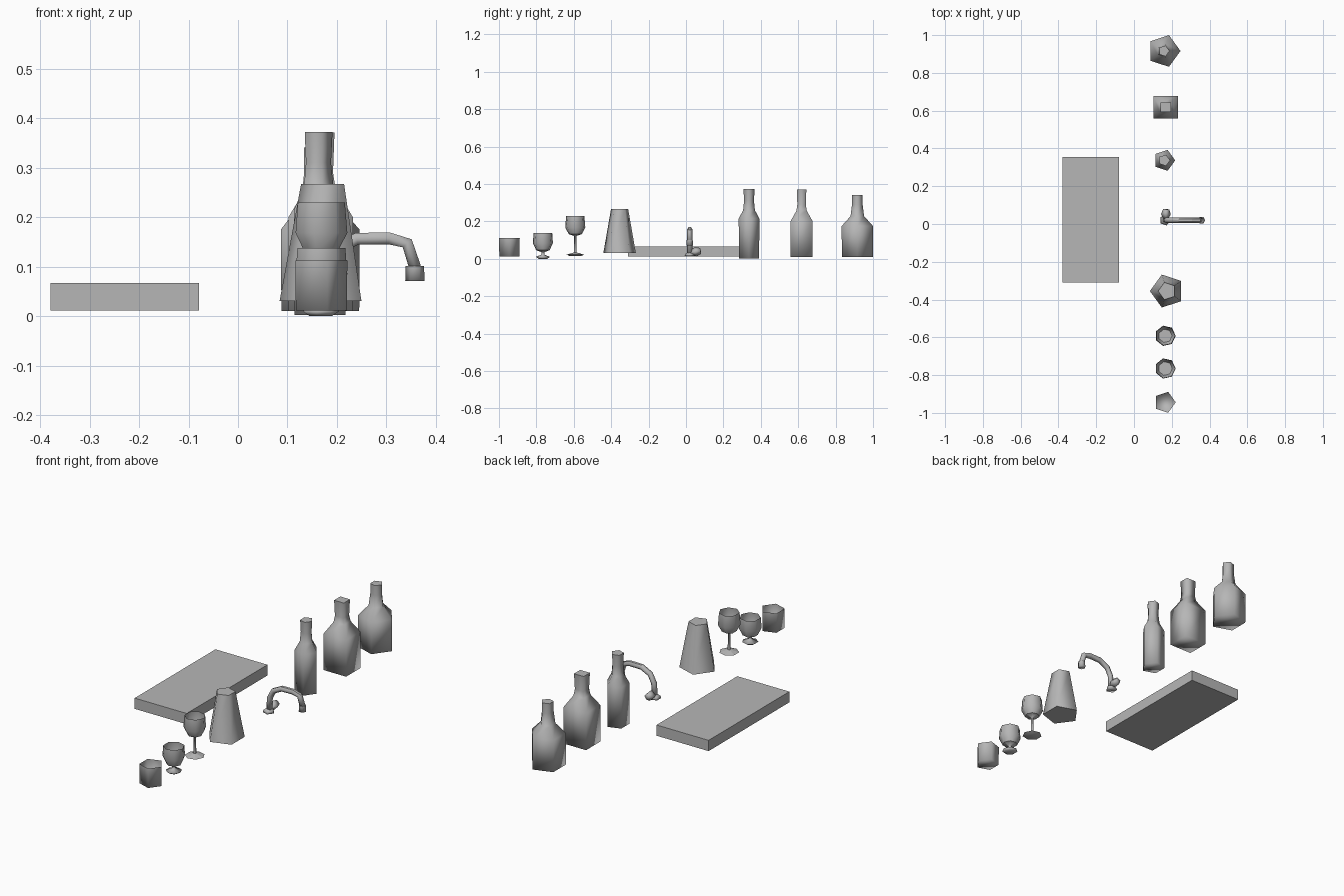
import bpy, bmesh, math
from mathutils import Vector

if "Cube" in bpy.data.objects:
    bpy.data.objects.remove(bpy.data.objects["Cube"])

grey = bpy.data.materials.new("mid_grey")
grey.diffuse_color = (0.47, 0.47, 0.47, 1)
grey.use_nodes = True
grey.node_tree.nodes["Principled BSDF"].inputs["Base Color"].default_value = grey.diffuse_color


def finish(name, bm, smooth=True, flat_base=False):
    bmesh.ops.recalc_face_normals(bm, faces=bm.faces)
    for f in bm.faces:
        # top caps stay flat, everything else is smooth on rounded parts
        f.smooth = smooth and f.normal.z < 0.95 and not (flat_base and f.normal.z < -0.95)
    me = bpy.data.meshes.new(name)
    bm.to_mesh(me)
    bm.free()
    me.materials.append(grey)
    ob = bpy.data.objects.new(name, me)
    bpy.context.collection.objects.link(ob)
    return ob


def skin(bm, rings, closed_top=True):
    """Quads between rings, with end caps."""
    n = len(rings[0])
    for a, b in zip(rings, rings[1:]):
        for i in range(n):
            j = (i + 1) % n
            bm.faces.new((a[i], a[j], b[j], b[i]))
    bm.faces.new(rings[0])
    if closed_top:
        bm.faces.new(rings[-1])


def lathe(name, x, y, profile, sides, phase=0.0, sy=1.0, closed_top=True, floor=None,
          flat_base=False):
    """Low-poly turned shape from (radius, z) pairs, bottom to top."""
    bm = bmesh.new()
    step = 2 * math.pi / sides
    rings = [[bm.verts.new((x + r * math.cos(phase + step * i),
                            y + sy * r * math.sin(phase + step * i), z))
              for i in range(sides)] for r, z in profile]
    skin(bm, rings, closed_top)
    if floor is not None:
        bm.faces.new(rings[floor])
    return finish(name, bm, True, flat_base)


def tube(name, points, radii, sides=6):
    """Tapered tube swept along a path."""
    pts = [Vector(p) for p in points]
    bm = bmesh.new()
    rings = []
    for k, p in enumerate(pts):
        d = (pts[min(k + 1, len(pts) - 1)] - pts[max(k - 1, 0)]).normalized()
        u = Vector((0, 1, 0)) if abs(d.y) < 0.5 else Vector((1, 0, 0))
        v = d.cross(u).normalized()
        u = v.cross(d)
        rings.append([bm.verts.new(p + radii[k] * (u * math.cos(2 * math.pi * i / sides)
                                                   + v * math.sin(2 * math.pi * i / sides)))
                      for i in range(sides)])
    skin(bm, rings)
    return finish(name, bm)


# Tray slab
bm = bmesh.new()
bmesh.ops.create_cube(bm, size=1)
for v in bm.verts:
    v.co = (-0.229 + v.co.x * 0.30, 0.023 + v.co.y * 0.665, 0.039 + v.co.z * 0.056)
finish("tray", bm, False)

# Bottles
lathe("wide_bottle", 0.158, 0.916,
      [(0.087, 0.010), (0.088, 0.175), (0.038, 0.228), (0.030, 0.29), (0.03, 0.341)], 5)
q = math.sqrt(2)
lathe("square_bottle", 0.167, 0.618,
      [(0.065 * q, 0.010), (0.065 * q, 0.20), (0.030 * q, 0.258), (0.025 * q, 0.29),
       (0.028 * q, 0.371)], 4, math.pi / 4, 0.91)
lathe("slim_bottle", 0.16, 0.337,
      [(0.057, 0.002), (0.058, 0.215), (0.033, 0.26), (0.028, 0.31), (0.031, 0.372)], 5)

# Tap: flange, arched spout, nozzle, side handle
ty = 0.02
lathe("tap_flange", 0.164, ty, [(0.029, 0.014), (0.025, 0.026), (0.013, 0.034)], 5)
tube("tap_spout", [(0.166, ty, 0.02), (0.170, ty, 0.09), (0.192, ty, 0.132), (0.24, ty, 0.156),
                   (0.305, ty, 0.157), (0.342, ty, 0.147), (0.358, ty, 0.098)],
     [0.014] * 7)
lathe("tap_nozzle", 0.3575, ty, [(0.0195, 0.071), (0.0185, 0.101)], 6)
tube("tap_handle", [(0.167, ty, 0.032), (0.169, 0.052, 0.038), (0.171, 0.078, 0.042)],
     [0.008, 0.026, 0.016], 4)

# Jug
lathe("jug", 0.1755, -0.355, [(0.0915, 0.03), (0.048, 0.267)], 5, math.pi, flat_base=True)

# Stemmed glasses, open at the top with a flat floor in the bowl
lathe("tall_glass", 0.166, -0.592,
      [(0.030, 0.014), (0.048, 0.022), (0.007, 0.034), (0.006, 0.122), (0.036, 0.132),
       (0.055, 0.168), (0.050, 0.229)], 7, closed_top=False, floor=4)
lathe("short_glass", 0.166, -0.765,
      [(0.024, 0.0), (0.039, 0.010), (0.009, 0.022), (0.009, 0.036), (0.037, 0.046),
       (0.055, 0.084), (0.051, 0.137)], 7, closed_top=False, floor=4)

# Tumbler
lathe("tumbler", 0.163, -0.944, [(0.057, 0.011), (0.058, 0.112)], 5, closed_top=False)
